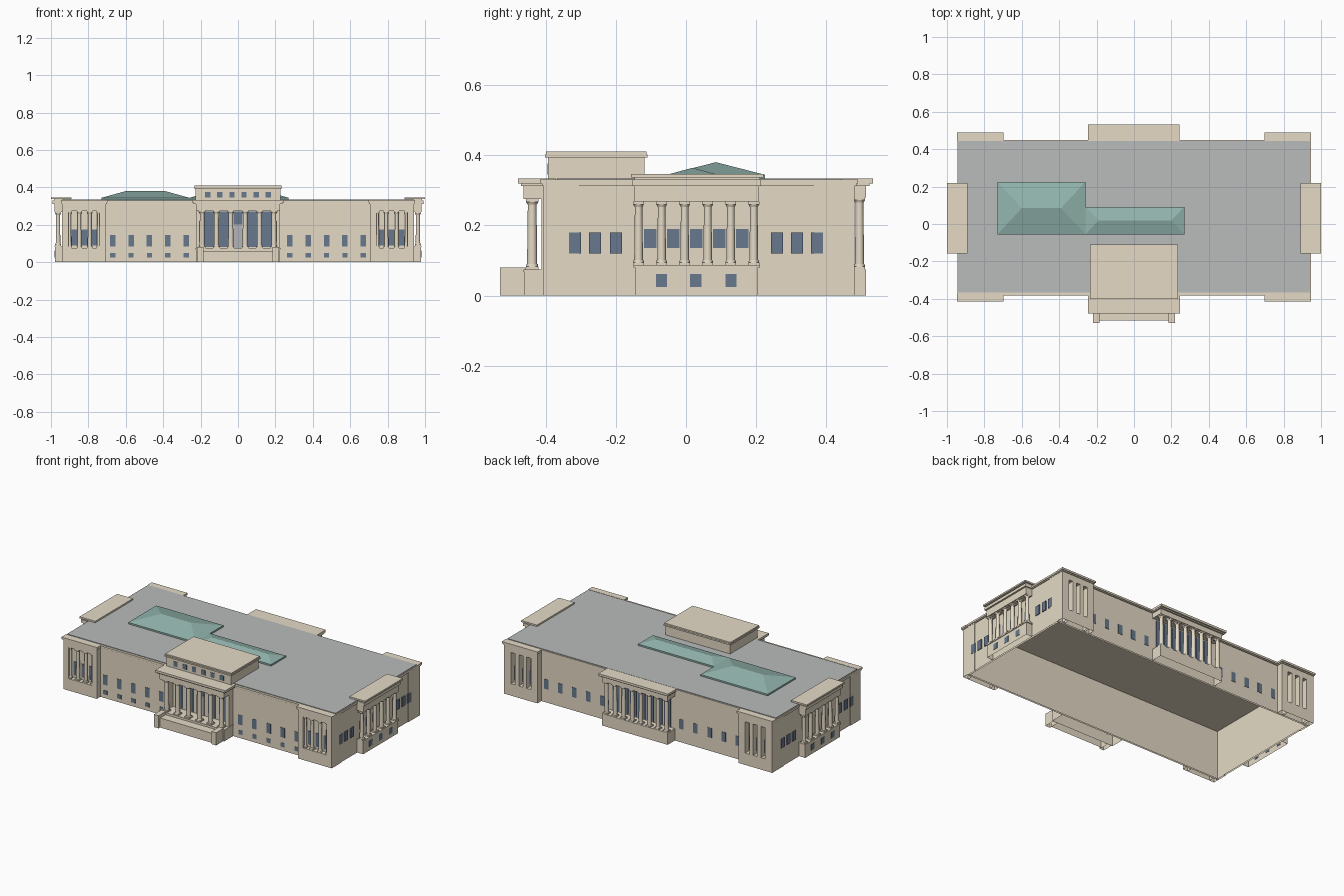
import bpy, bmesh
from mathutils import Matrix, Vector

if "Cube" in bpy.data.objects:
    bpy.data.objects.remove(bpy.data.objects["Cube"])


def material(name, rgb):
    m = bpy.data.materials.new(name)
    m.use_nodes = True
    m.diffuse_color = (*rgb, 1)
    m.node_tree.nodes["Principled BSDF"].inputs["Base Color"].default_value = (*rgb, 1)
    return m


STONE = material("limestone", (0.78, 0.70, 0.56))
ROOF = material("roof_grey", (0.49, 0.50, 0.50))
GLASS = material("window_blue", (0.14, 0.19, 0.27))
TEAL = material("skylight_teal", (0.29, 0.46, 0.42))
DOOR = material("door_grey", (0.46, 0.46, 0.48))


class Part:
    """Collects simple solids into one named object."""

    def __init__(self, name, mat):
        self.name, self.mat, self.bm = name, mat, bmesh.new()

    def box(self, x, y, z):
        lo, hi = zip(sorted(x), sorted(y), sorted(z))
        lo, hi = Vector(lo), Vector(hi)
        size = Matrix.Diagonal((*(hi - lo), 1))
        bmesh.ops.create_cube(self.bm, size=1, matrix=Matrix.Translation((lo + hi) / 2) @ size)

    def column(self, x, y, z0, z1, r):
        w = r * 1.25
        self.box((x - w, x + w), (y - w, y + w), (z0, z0 + 0.008))
        self.box((x - w, x + w), (y - w, y + w), (z1 - 0.008, z1))
        for a, b, r1, r2 in ((z0 + 0.008, z0 + 0.015, r * 1.2, r * 1.1),
                             (z0 + 0.015, z1 - 0.015, r, r * 0.85),
                             (z1 - 0.015, z1 - 0.008, r * 0.95, r * 1.2)):
            bmesh.ops.create_cone(self.bm, cap_ends=True, segments=14, radius1=r1, radius2=r2,
                                  depth=b - a, matrix=Matrix.Translation((x, y, (a + b) / 2)))

    def hip(self, x, y, z, inset):
        """Hipped roof with a ridge along x."""
        base = [self.bm.verts.new((a, b, z[0])) for a, b in
                ((x[0], y[0]), (x[1], y[0]), (x[1], y[1]), (x[0], y[1]))]
        mid = sum(y) / 2
        l = self.bm.verts.new((x[0] + inset, mid, z[1]))
        r = self.bm.verts.new((x[1] - inset, mid, z[1]))
        a, b, c, d = base
        for f in ((a, b, r, l), (b, c, r), (c, d, l, r), (d, a, l), (d, c, b, a)):
            self.bm.faces.new(f)

    def finish(self, smooth=False):
        mesh = bpy.data.meshes.new(self.name)
        bmesh.ops.recalc_face_normals(self.bm, faces=self.bm.faces)
        # Everything resting on the ground is open underneath
        ground = [f for f in self.bm.faces if all(v.co.z < 0.0001 for v in f.verts)]
        bmesh.ops.delete(self.bm, geom=ground, context='FACES')
        self.bm.to_mesh(mesh)
        self.bm.free()
        mesh.materials.append(self.mat)
        ob = bpy.data.objects.new(self.name, mesh)
        bpy.context.scene.collection.objects.link(ob)
        if smooth:
            bpy.ops.object.select_all(action='DESELECT')
            ob.select_set(True)
            bpy.context.view_layer.objects.active = ob
            bpy.ops.object.shade_smooth_by_angle()


def spread(a, b, n):
    return [a + (b - a) * i / (n - 1) for i in range(n)]


FRONT, BACK, SIDE, TOP = -0.37, 0.44, 0.936, 0.312
T = 0.01
windows = Part("windows", GLASS)
columns = Part("columns", STONE)

# Hollow main hall, open underneath
walls = Part("main_walls", STONE)
walls.box((-SIDE, SIDE), (FRONT, FRONT + T), (0, TOP))
walls.box((-SIDE, SIDE), (BACK - T, BACK), (0, TOP))
for s in (-1, 1):
    walls.box((s * (SIDE - T), s * SIDE), (FRONT + T, BACK - T), (0, TOP))
walls.finish()

cornice = Part("main_cornice", STONE)
cornice.box((-0.941, 0.941), (FRONT - 0.006, BACK + 0.006), (TOP, 0.318))
cornice.box((-0.945, 0.945), (FRONT - 0.012, BACK + 0.01), (0.318, 0.33))
cornice.finish()

roof = Part("flat_roof", ROOF)
roof.box((-0.94, 0.94), (-0.367, 0.443), (0.325, 0.334))
roof.finish()

# Corner pavilions: columned bays in front, plain slots behind
pavilions = Part("corner_pavilions", STONE)
for s in (-1, 1):
    for wall, face, inner in ((FRONT, -0.405, -0.305), (BACK, 0.48, 0.365)):
        d = 1 if wall > 0 else -1
        ys = (wall, face)
        jamb = 0.015 if d > 0 else 0
        pavilions.box((s * (0.905 - jamb), s * 0.94), ys, (0, TOP))
        pavilions.box((s * 0.705, s * (0.74 + jamb * 0.7)), ys, (0, TOP))
        pavilions.box((s * 0.74, s * 0.905), ys, (0, 0.075))
        pavilions.box((s * 0.74, s * 0.905), ys, (0.273, TOP))
        pavilions.box((s * 0.93, s * 0.94), (wall, inner), (0, TOP))
        pavilions.box((s * 0.70, s * 0.943), (wall - d * 0.005, face + d * 0.005), (TOP, 0.319))
        pavilions.box((s * 0.697, s * 0.947), (wall + d * 0.005, face + d * 0.01), (0.319, 0.331))
        for x in (0.793, 0.848):
            if d > 0:
                pavilions.box((s * (x - 0.013), s * (x + 0.013)), ys, (0.075, 0.273))
            else:
                columns.column(s * x, face + 0.016, 0.075, 0.273, 0.011)
        if d < 0:
            for x in (0.746, 0.899):
                columns.column(s * x, face + 0.016, 0.075, 0.273, 0.008)
        for x in (0.766, 0.82, 0.875):
            windows.box((s * x - 0.015, s * x + 0.015), (wall, wall + d * 0.004), (0.09, 0.175))
pavilions.finish()

# Wing windows, front and back
for s in (-1, 1):
    for x in spread(0.277, 0.67, 5):
        for y, d in ((FRONT, -1), (BACK, 1)):
            windows.box((s * x - 0.015, s * x + 0.015), (y, y + d * 0.002), (0.085, 0.146))
        windows.box((s * x - 0.014, s * x + 0.014), (FRONT, FRONT - 0.002), (0.024, 0.05))

# Side colonnades
sides = Part("side_colonnades", STONE)
for s in (-1, 1):
    sides.box((s * SIDE, s * 0.978), (-0.145, 0.205), (0, 0.08))
    sides.box((s * SIDE, s * 0.982), (-0.15, 0.21), (0.08, 0.087))
    sides.box((s * SIDE, s * 0.982), (-0.147, 0.207), (0.268, TOP))
    sides.box((s * 0.90, s * 0.993), (-0.153, 0.213), (TOP, 0.33))
    sides.box((s * 0.895, s * 0.985), (-0.147, 0.21), (0.33, 0.337))
    sides.box((s * 0.89, s * 1.0), (-0.157, 0.22), (0.337, 0.347))
    cols = spread(-0.135, 0.193, 6)
    for y in cols:
        columns.column(s * 0.962, y, 0.087, 0.268, 0.0125)
    for a, b in zip(cols, cols[1:]):
        m = (a + b) / 2
        windows.box((s * SIDE, s * (SIDE + 0.003)), (m - 0.018, m + 0.018), (0.135, 0.19))
    for y in (-0.07, 0.028, 0.128):
        windows.box((s * 0.976, s * 0.98), (y - 0.016, y + 0.016), (0.025, 0.062))
    for y in (-0.316, -0.259, -0.199, 0.259, 0.316, 0.373):
        windows.box((s * 0.935, s * 0.9412), (y - 0.017, y + 0.017), (0.12, 0.18))
sides.finish()

# Front portico with terrace, corner piers, cheek blocks and landing
portico = Part("front_portico", STONE)
portico.box((-0.225, 0.225), (FRONT, -0.46), (0, 0.07))
portico.box((-0.228, 0.228), (FRONT, -0.463), (0.068, 0.075))
portico.box((-0.225, 0.225), (FRONT, -0.462), (0.275, TOP))
portico.box((-0.238, 0.238), (FRONT, -0.47), (TOP, 0.319))
portico.box((-0.245, 0.245), (FRONT, -0.478), (0.319, 0.333))
for s in (-1, 1):
    portico.box((s * 0.197, s * 0.224), (FRONT, -0.412), (0.07, 0.28))
    portico.box((s * 0.185, s * 0.218), (-0.455, -0.53), (0, 0.08))
portico.box((-0.19, 0.19), (-0.455, -0.515), (0, 0.06))
portico.finish()
cols = spread(-0.192, 0.192, 6)
for x in cols:
    columns.column(x, -0.438, 0.075, 0.275, 0.0145)
door = Part("entrance_door", DOOR)
for a, b in zip(cols, cols[1:]):
    m = (a + b) / 2
    windows.box((m - 0.025, m + 0.025), (FRONT, FRONT - 0.004), (0.08, 0.27))
door.box((-0.025, 0.025), (FRONT, FRONT - 0.007), (0.076, 0.2))
door.finish()

# Attic block above the entrance
attic = Part("attic_block", STONE)
attic.box((-0.227, 0.227), (-0.393, -0.118), (0.325, 0.395))
attic.box((-0.235, 0.235), (-0.402, -0.11), (0.393, 0.402))
attic.box((-0.232, 0.232), (-0.398, -0.113), (0.402, 0.41))
attic.finish()
for x in spread(-0.162, 0.162, 6):
    windows.box((x - 0.014, x + 0.014), (-0.39, -0.395), (0.345, 0.376))

# Rear colonnade
rear = Part("rear_colonnade", STONE)
rear.box((-0.23, 0.23), (BACK, 0.512), (0, 0.075))
rear.box((-0.23, 0.23), (BACK, 0.513), (0.28, TOP))
rear.box((-0.24, 0.24), (BACK, 0.522), (TOP, 0.319))
rear.box((-0.246, 0.242), (BACK, 0.532), (0.319, 0.333))
rear.finish()
cols = spread(-0.21, 0.21, 8)
for x in cols:
    columns.column(x, 0.494, 0.075, 0.28, 0.013)
for a, b in zip(cols, cols[1:]):
    m = (a + b) / 2
    windows.box((m - 0.024, m + 0.024), (BACK, BACK + 0.004), (0.08, 0.272))

# Hipped skylights
skylights = Part("skylights", TEAL)
for x, y, peak, inset in (((-0.73, -0.26), (-0.055, 0.225), 0.38, 0.13),
                          ((-0.26, 0.27), (-0.055, 0.092), 0.364, 0.07)):
    skylights.box(x, y, (0.33, 0.344))
    skylights.hip(x, y, (0.344, peak), inset)
skylights.finish()

windows.finish()
columns.finish(smooth=True)
